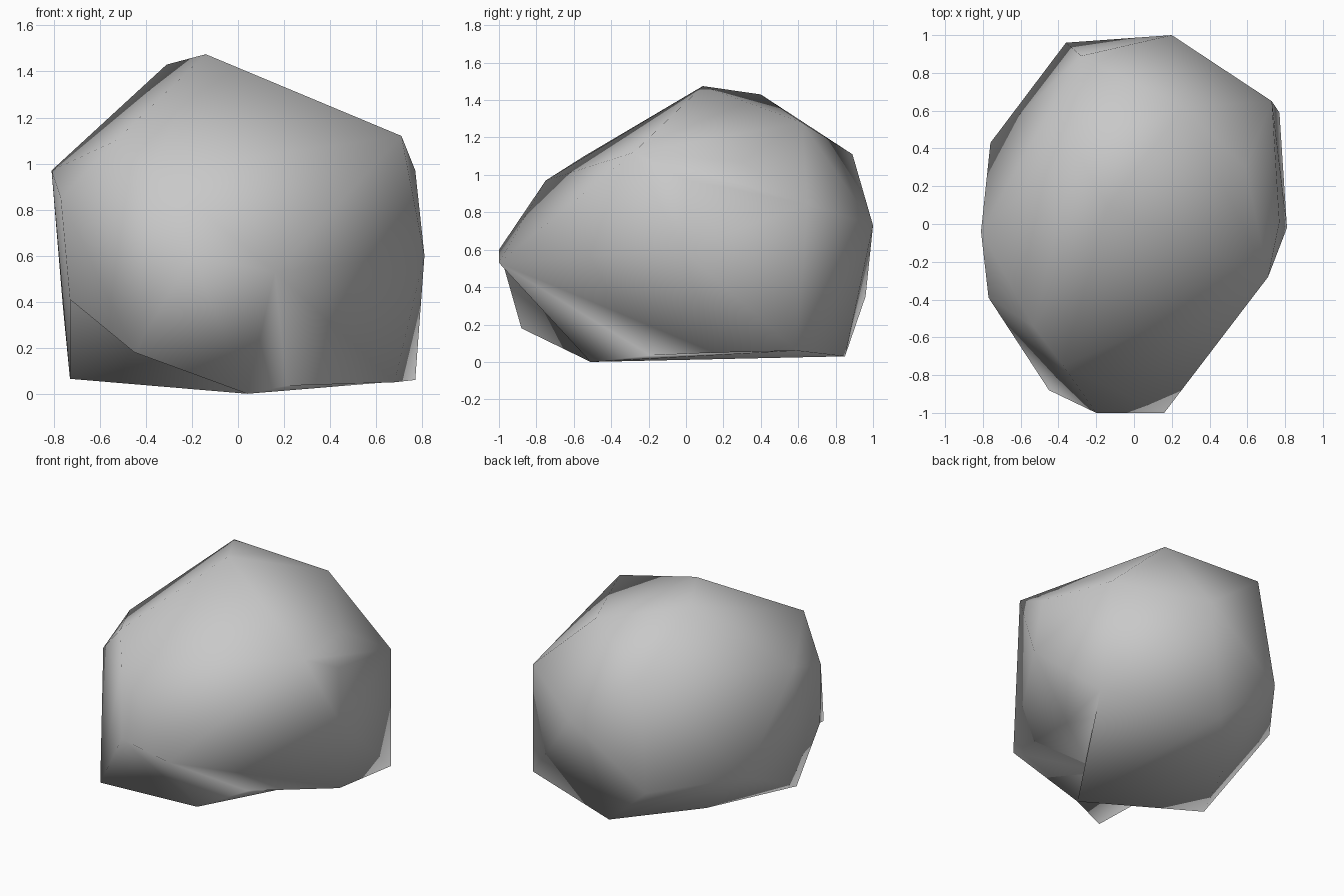
import bpy
import bmesh
from mathutils import Vector

cube = bpy.data.objects.get("Cube")
if cube:
    bpy.data.objects.remove(cube, do_unlink=True)

# Named corners that later edits refer to
front_edge = (.16, -1, .53)
front_foot = (-.45, -.88, .18)
side_foot = (-.73, -.18, .065)
lowest = (.04, -.51, 0)
left_foot = (.68, .15, .05)

# Corner points of the boulder, grouped by region
crown = [(-.14, .09, 1.475), (-.31, .40, 1.43), (.265, .62, 1.28), (-.28, .89, 1.11)]
front = [front_edge, front_foot, (-.2, -1, .6), (-.375, -.75, .97), (-.53, -.545, 1.1)]
right_side = [(-.81, -.04, .97), (-.77, -.39, .85), (-.73, -.44, .41), (-.76, .43, .37)]
left_side = [(.71, -.28, 1.12), (.77, .01, .97), (.81, -.02, .6),
             (.59, .3, 1.07), (.73, .65, .844)]
back = [(.2, 1, .73), (-.36, .96, .35)]
base = [lowest, left_foot, side_foot, (-.43, .39, .05), (0, .85, .03), (.77, .59, .06)]

# Solid boulder from the hull of its corners
bm = bmesh.new()
for p in crown + front + right_side + left_side + back + base:
    bm.verts.new(p)
bmesh.ops.convex_hull(bm, input=bm.verts[:])
loose = [v for v in bm.verts if not v.link_faces]
bmesh.ops.delete(bm, geom=loose, context='VERTS')


def find_edge(a, b):
    ends = [min(bm.verts, key=lambda v: (v.co - Vector(p)).length) for p in (a, b)]
    return bm.edges.get(ends)


# Hollows under the front corner: turn the convex edges into valleys
for a, b in ((front_foot, side_foot), (front_foot, front_edge)):
    edge = find_edge(a, b)
    if edge:
        bmesh.utils.edge_rotate(edge, True)

# Notch in the lower left edge
edge = find_edge(lowest, left_foot)
if edge:
    notch = bmesh.utils.edge_split(edge, edge.verts[0], .5)[1]
    notch.co = (.21, -.19, .035)
    for face in list(notch.link_faces):
        far = next(v for v in face.verts if v != notch and not bm.edges.get((v, notch)))
        bmesh.utils.face_split(face, notch, far)

bmesh.ops.recalc_face_normals(bm, faces=bm.faces[:])
for f in bm.faces:
    f.smooth = True
mesh = bpy.data.meshes.new("boulder")
bm.to_mesh(mesh)
bm.free()
boulder = bpy.data.objects.new("boulder", mesh)
bpy.context.collection.objects.link(boulder)

# Stone colour
stone = bpy.data.materials.new("grey stone")
stone.use_nodes = True
grey = (.58, .58, .58, 1)
stone.diffuse_color = grey
stone.node_tree.nodes["Principled BSDF"].inputs["Base Color"].default_value = grey
mesh.materials.append(stone)
